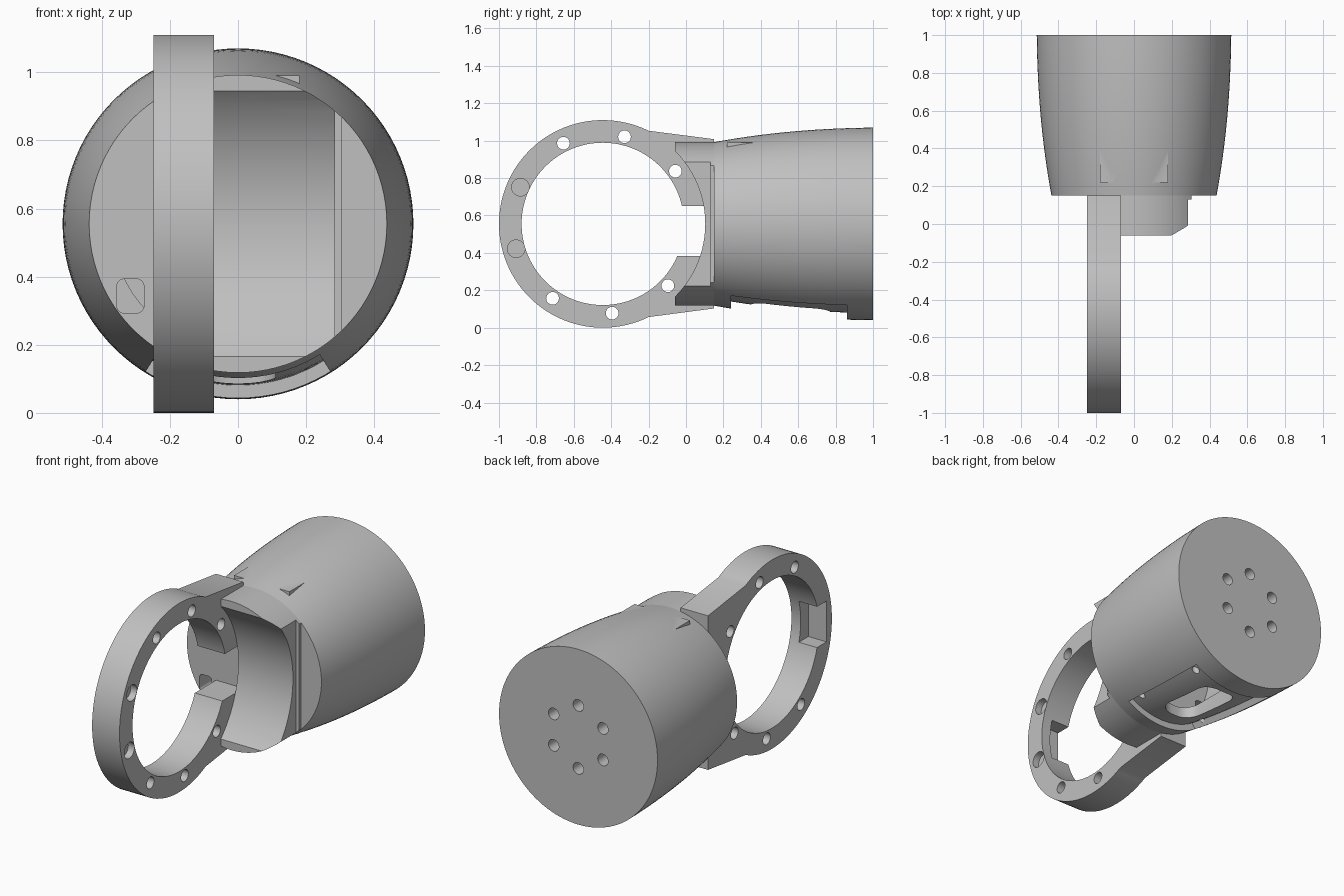
import bpy, bmesh
from math import sin, cos, pi, radians, acos

if "Cube" in bpy.data.objects:
    bpy.data.objects.remove(bpy.data.objects["Cube"], do_unlink=True)

grey = bpy.data.materials.new("plain_grey")
grey.use_nodes = True
colour = (0.53, 0.53, 0.53, 1)
grey.diffuse_color = colour
grey.node_tree.nodes["Principled BSDF"].inputs["Base Color"].default_value = colour

CZ = 0.555          # height of the common centre line
RY = -0.445         # centre of the mounting ring along y
RING_R = 0.555


def place(axis, u, v, t):
    return {"x": (t, u, v), "y": (u, t, v), "z": (u, v, t)}[axis]


def loft(name, rings):
    """Closed solid through a list of equal-sized point loops."""
    bm = bmesh.new()
    loops = [[bm.verts.new(p) for p in ring] for ring in rings]
    n = len(loops[0])
    for a, b in zip(loops, loops[1:]):
        for i in range(n):
            j = (i + 1) % n
            bm.faces.new((a[i], a[j], b[j], b[i]))
    bm.faces.new(loops[0])
    bm.faces.new(loops[-1])
    bmesh.ops.recalc_face_normals(bm, faces=bm.faces)
    mesh = bpy.data.meshes.new(name)
    bm.to_mesh(mesh)
    bm.free()
    mesh.materials.append(grey)
    obj = bpy.data.objects.new(name, mesh)
    bpy.context.collection.objects.link(obj)
    return obj


def prism(name, axis, outline, start, end):
    return loft(name, [[place(axis, u, v, t) for u, v in outline] for t in (start, end)])


def circle(u, v, r, n=24):
    return [(u + r * cos(2 * pi * i / n), v + r * sin(2 * pi * i / n)) for i in range(n)]


def rounded(u, v, hu, hv, r, n=6):
    pts = []
    for k, (su, sv) in enumerate(((1, 1), (-1, 1), (-1, -1), (1, -1))):
        for i in range(n + 1):
            a = (k + i / n) * pi / 2
            pts.append((u + su * (hu - r) + r * cos(a), v + sv * (hv - r) + r * sin(a)))
    return pts


def box(name, x, y, z):
    rect = [(x[0], y[0]), (x[1], y[0]), (x[1], y[1]), (x[0], y[1])]
    return prism(name, "z", rect, *z)


def combine(obj, tool, operation="DIFFERENCE"):
    tool.hide_render = True
    mod = obj.modifiers.new("combine", "BOOLEAN")
    mod.operation, mod.object, mod.solver = operation, tool, "EXACT"
    bpy.context.view_layer.objects.active = obj
    bpy.ops.object.modifier_apply(modifier=mod.name)
    bpy.data.objects.remove(tool, do_unlink=True)


# Barrel body: a gently bulging round housing
def body_radius(y):
    t = (1 - y) / 0.85
    return 0.515 - 0.012 * t - 0.066 * t ** 2.2


steps = [0.15 + 0.85 * i / 14 for i in range(15)]
body = loft("barrel_housing",
            [[place("y", u, v, y) for u, v in circle(0, CZ, body_radius(y), 96)] for y in steps])

# Flat raised pad showing as two small corners on top
combine(body, box("pad", (-0.18, 0.18), (0.22, 0.5), (0.8, 0.99)), "UNION")

# Hollow inside
combine(body, prism("cavity", "y", circle(0, CZ, 0.37, 64), 0.2, 0.88))

# Curved recess under the belly
ys = [0.24 + 0.62 * i / 8 for i in range(9)]
section = [(y, body_radius(y) - 0.038) for y in ys] + [(0.86, 0.65), (0.24, 0.65)]
angles = [radians(-32 + 4 * i) for i in range(17)]
combine(body, loft("recess", [[(r * sin(a), y, CZ - r * cos(a)) for y, r in section] for a in angles]))

# Belly window and its four screw holes
combine(body, prism("window", "z", rounded(0, 0.56, 0.11, 0.21, 0.08), -0.1, 0.35))
for side in (-1, 1):
    for y in (0.32, 0.79):
        combine(body, prism("screw", "z", circle(side * 0.215, y, 0.021, 20), -0.1, 0.28))

# Six holes in the back plate
for k in range(6):
    a = radians(30 + 60 * k)
    combine(body, prism("bolt", "y", circle(0.185 * cos(a), CZ + 0.185 * sin(a), 0.034), 0.8, 1.1))

# Cable opening in the front wall
combine(body, prism("cable", "y", rounded(-0.316, 0.343, 0.04, 0.05, 0.022), 0.05, 0.4))

# Neck: side-trimmed round block with a scooped seat
neck = prism("neck_seat", "y", circle(0, CZ, 0.437, 96), -0.06, 0.17)
trim = [(-0.07, -0.2), (0.13, -0.2), (0.22, -0.06), (0.285, -0.02),
        (0.285, 0.13), (0.305, 0.13), (0.305, 0.3), (-0.07, 0.3)]
combine(neck, prism("trim", "z", trim, -0.2, 1.4), "INTERSECT")
combine(neck, prism("scoop", "x", circle(RY, CZ, 0.548, 96), -0.3, 0.6))

# Mounting ring with two tapering arms
start = acos(0.245 / RING_R)
arc = [start + (2 * pi - 2 * start) * i / 72 for i in range(73)]
outline = [(RY + RING_R * cos(a), CZ + RING_R * sin(a)) for a in arc]
outline += [(0.15, 0.103), (0.15, 1.008)]
ring = prism("mounting_ring", "x", outline, -0.248, -0.07)
combine(ring, prism("bore", "x", circle(RY, CZ, 0.434, 96), -0.5, 0.2))
combine(ring, box("slot", (-0.5, 0.2), (-0.15, 0.3), (0.383, 0.65)))
combine(ring, box("notch", (-0.5, -0.13), (-0.95, -0.7), (0.435, 0.675)))

# Ring bolt holes, then two wide blind sockets
for deg in (116, 76, 36, -43.5, -84, -124):
    a = radians(deg)
    hole = circle(RY + 0.48 * cos(a), CZ + 0.48 * sin(a), 0.034)
    combine(ring, prism("hole", "x", hole, -0.5, 0.2))
for deg in (156, 196):
    a = radians(deg)
    socket = circle(RY + 0.482 * cos(a), CZ + 0.482 * sin(a), 0.047, 32)
    combine(ring, prism("socket", "x", socket, -0.11, 0.1))

# Smooth curved faces, keep machined edges sharp
bpy.ops.object.select_all(action="DESELECT")
for obj in (body, neck, ring):
    obj.select_set(True)
bpy.context.view_layer.objects.active = body
bpy.ops.object.shade_smooth_by_angle(angle=radians(30))
